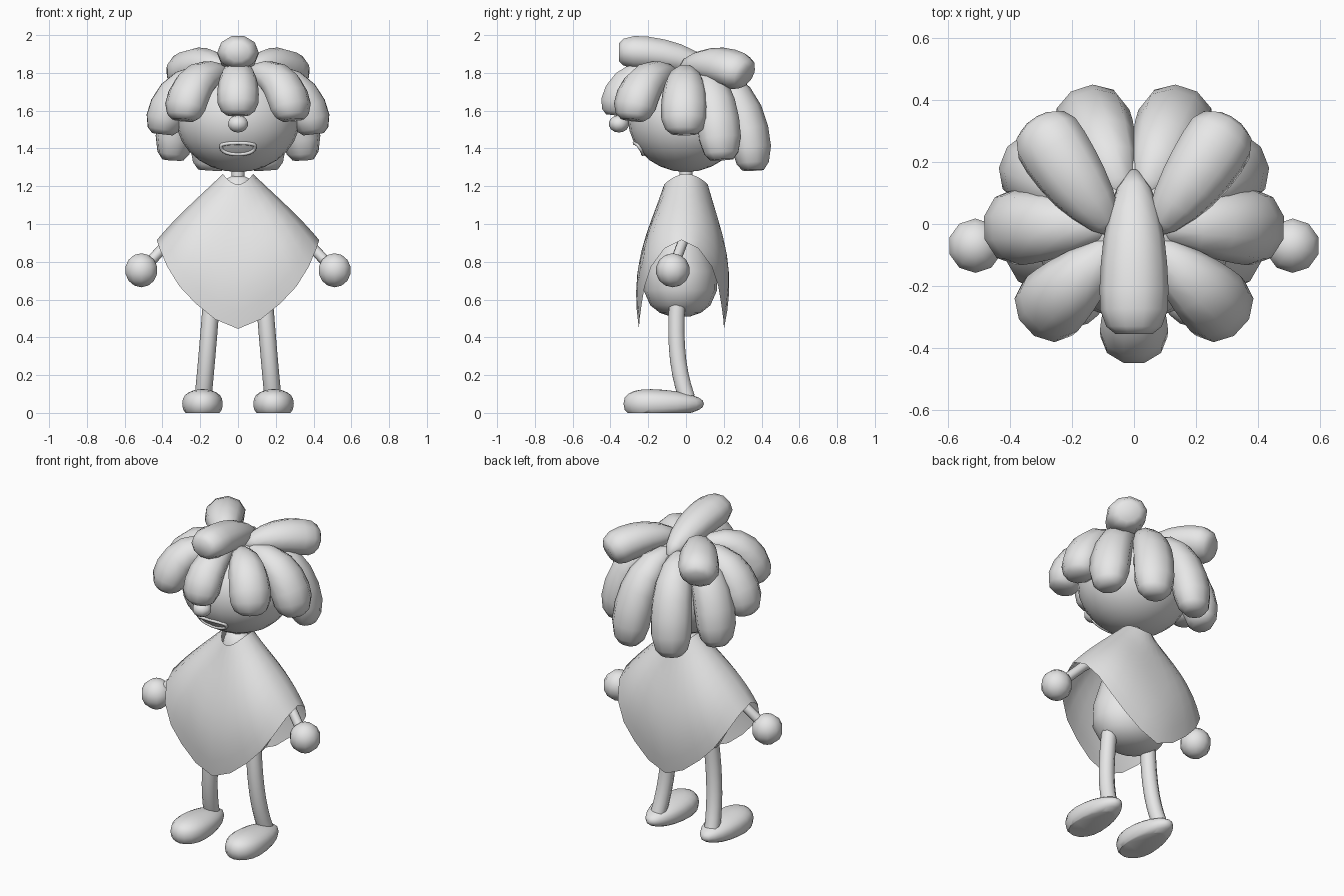
import bpy, bmesh
from math import sin, cos, pi, sqrt, radians, copysign
from mathutils import Vector

cube = bpy.data.objects.get("Cube")
if cube:
    bpy.data.objects.remove(cube)

grey = bpy.data.materials.new("plain_grey")
grey.use_nodes = True
grey.diffuse_color = (0.8, 0.8, 0.8, 1)
grey.node_tree.nodes["Principled BSDF"].inputs["Base Color"].default_value = (0.8, 0.8, 0.8, 1)


def finish(name, bm, angle=50):
    bmesh.ops.recalc_face_normals(bm, faces=bm.faces)
    mesh = bpy.data.meshes.new(name)
    bm.to_mesh(mesh)
    bm.free()
    mesh.materials.append(grey)
    ob = bpy.data.objects.new(name, mesh)
    bpy.context.collection.objects.link(ob)
    bpy.ops.object.select_all(action='DESELECT')
    ob.select_set(True)
    bpy.context.view_layer.objects.active = ob
    bpy.ops.object.shade_smooth_by_angle(angle=radians(angle))
    return ob


def skin(bm, rings):
    # Join successive closed vertex rings with quads
    for a, b in zip(rings, rings[1:]):
        for i in range(len(a)):
            j = (i + 1) % len(a)
            bm.faces.new((a[i], a[j], b[j], b[i]))


def sweep(name, points, radii, out=Vector((0, -1, 0)), flat=1.0, sides=10, angle=70):
    """Tube through points; flat squashes it along the out direction."""
    bm = bmesh.new()
    rings = []
    last = len(points) - 1
    for i, (p, r) in enumerate(zip(points, radii)):
        along = (points[min(i + 1, last)] - points[max(i - 1, 0)]).normalized()
        wide = along.cross(out).normalized()
        thick = wide.cross(along)
        rings.append([bm.verts.new(p + wide * r * cos(a) + thick * r * flat * sin(a))
                      for a in (2 * pi * k / sides for k in range(sides))])
    skin(bm, rings)
    bm.faces.new(rings[0])
    bm.faces.new(rings[-1])
    return finish(name, bm, angle)


def bezier(a, b, c, t):
    return a * (1 - t) ** 2 + b * 2 * t * (1 - t) + c * t * t


def boxy(value, power):
    # Push a -1..1 value outwards, keeping its sign
    return copysign(abs(value) ** power, value)


def ball(name, centre, size, u=10, v=7):
    bm = bmesh.new()
    bmesh.ops.create_uvsphere(bm, u_segments=u, v_segments=v, radius=1)
    for w in bm.verts:
        w.co = Vector(c + k * s for c, k, s in zip(centre, w.co, size))
    return finish(name, bm, 70)


# Head, nose and neck
HEAD_Z, HEAD = 1.557, (0.328, 0.307, 0.282)
ball("head", (0, 0, HEAD_Z), HEAD, 24, 14)
ball("nose", (0, -0.355, 1.53), (0.056, 0.054, 0.046))
sweep("neck", [Vector((0, 0, z)) for z in (1.18, 1.32)], [0.035, 0.035])

# Mouth outline lying on the face
curve = bpy.data.curves.new("mouth", 'CURVE')
curve.dimensions = '3D'
curve.bevel_depth = 0.01
curve.bevel_resolution = 1
curve.materials.append(grey)
line = curve.splines.new('POLY')
line.points.add(27)
line.use_cyclic_u = True
for i, p in enumerate(line.points):
    a = 2 * pi * i / 28
    x = 0.09 * cos(a)
    z = 1.412 + (0.016 if sin(a) > 0 else 0.043) * boxy(sin(a), 0.75)
    y = -HEAD[1] * sqrt(1 - (x / HEAD[0]) ** 2 - ((z - HEAD_Z) / HEAD[2]) ** 2)
    p.co = (x, y, z, 1)
bpy.context.collection.objects.link(bpy.data.objects.new("mouth", curve))

# Hair locks: root, control and tip of each centre line, then thickness
STEPS = (0, 0.12, 0.28, 0.45, 0.6, 0.75, 0.87, 0.96, 1)
SWELL = (0.15, 0.5, 0.74, 0.9, 0.98, 1.02, 1, 0.82, 0.55)


def lock(name, root, bend, tip, radius, flat=0.86):
    root, bend, tip = Vector(root), Vector(bend), Vector(tip)
    out = (bend - (root + tip) / 2).normalized()
    sweep(name, [bezier(root, bend, tip, t) for t in STEPS],
          [radius * s for s in SWELL], out, flat)


lock("top_tuft", (0, 0.17, 1.79), (0, -0.05, 1.915), (0, -0.355, 1.91), 0.109, 0.83)
lock("fringe_lock", (0, -0.04, 1.80), (0, -0.35, 1.84), (0, -0.375, 1.575), 0.108)
LOCKS = {
    "front_lock": ((0.04, -0.05, 1.79), (0.26, -0.25, 1.84), (0.29, -0.285, 1.55), 0.118),
    "side_lock": ((0.04, 0, 1.79), (0.37, -0.01, 1.80), (0.4, -0.01, 1.475), 0.121),
    "rear_side_lock": ((0.04, 0.05, 1.78), (0.32, 0.16, 1.80), (0.345, 0.19, 1.34), 0.118),
    "back_lock": ((0.03, 0.07, 1.79), (0.12, 0.34, 1.76), (0.148, 0.355, 1.285), 0.119),
    "crown_lock": ((0.06, -0.03, 1.82), (0.2, 0.14, 1.88), (0.31, 0.325, 1.787), 0.115),
}

# Pear-shaped body, rising into the collar
BODY = ((0.51, 0.06), (0.53, 0.13), (0.57, 0.19), (0.65, 0.232), (0.75, 0.23),
        (0.9, 0.185), (1.05, 0.13), (1.18, 0.088), (1.235, 0.072), (1.255, 0.03))
sweep("body", [Vector((0, -0.03 + 0.03 * max(0, z - 0.9) / 0.33, z)) for z, r in BODY],
      [r for z, r in BODY], flat=0.84, sides=16)

# Poncho: rows blend from the neck opening to the pointed hem
HEM = ((0.43, 0, 0.915), (0.415, 0.09, 0.87), (0.375, 0.16, 0.775), (0.31, 0.195, 0.67),
       (0.225, 0.21, 0.58), (0.12, 0.222, 0.495), (0, 0.225, 0.445))
quarter = [Vector(p) for p in HEM]
front = quarter + [Vector((-p.x, p.y, p.z)) for p in quarter[-2::-1]]
hem = [Vector((p.x, -p.y, p.z)) for p in front] + \
      [Vector((-p.x, p.y, p.z)) for p in front[1:-1]]
bm = bmesh.new()
rows = []
ROWS = 8
for r in range(ROWS + 1):
    s = r / ROWS
    row = []
    for i, h in enumerate(hem):
        a = 2 * pi * i / len(hem)
        neck = Vector((0.08 * cos(a), -0.115 * sin(a), 1.265 - 0.055 * sin(a) ** 2))
        p = neck.lerp(h, s)
        p.y = p.y * (1 + 0.35 * sin(pi * s)) - 0.024 * s
        p.x *= 1 + 0.04 * sin(pi * s)
        row.append(bm.verts.new(p))
    rows.append(row)
skin(bm, rows)
finish("poncho", bm, 60)

# Paired parts
for side, m in (("left", 1), ("right", -1)):
    def at(x, y, z):
        return Vector((m * x, y, z))

    for name, (*path, radius) in LOCKS.items():
        lock(side + "_" + name, *[at(*p) for p in path], radius)

    # Arm and hand
    sweep(side + "_arm", [at(0.18, 0, 1.05), at(0.36, -0.015, 0.91), at(0.5, -0.07, 0.765)],
          [0.028] * 3, sides=8)
    ball(side + "_hand", at(0.512, -0.07, 0.755), (0.09, 0.09, 0.09))

    # Gently bent leg
    leg = [bezier(at(0.14, -0.045, 0.6), at(0.165, -0.07, 0.28), at(0.185, 0.005, 0.08), k / 7)
           for k in range(8)]
    sweep(side + "_leg", leg, [0.045] * 8)

    # Foot: plump egg, wider and taller at the toe, flat underneath
    bm = bmesh.new()
    bmesh.ops.create_uvsphere(bm, u_segments=20, v_segments=12, radius=1)
    for v in bm.verts:
        toe = -v.co.y
        v.co = at(0.188 + v.co.x * (0.106 + 0.022 * toe),
                  -0.118 + 0.213 * boxy(v.co.y, 0.9),
                  0.048 + boxy(v.co.z, 0.8) * (0.074 + 0.022 * toe))
    bmesh.ops.bisect_plane(bm, geom=bm.verts[:] + bm.edges[:] + bm.faces[:],
                           plane_co=(0, 0, 0), plane_no=(0, 0, -1), clear_outer=True)
    rim = [e for e in bm.edges if e.is_boundary]
    bmesh.ops.contextual_create(bm, geom=rim)
    finish(side + "_foot", bm, 40)
